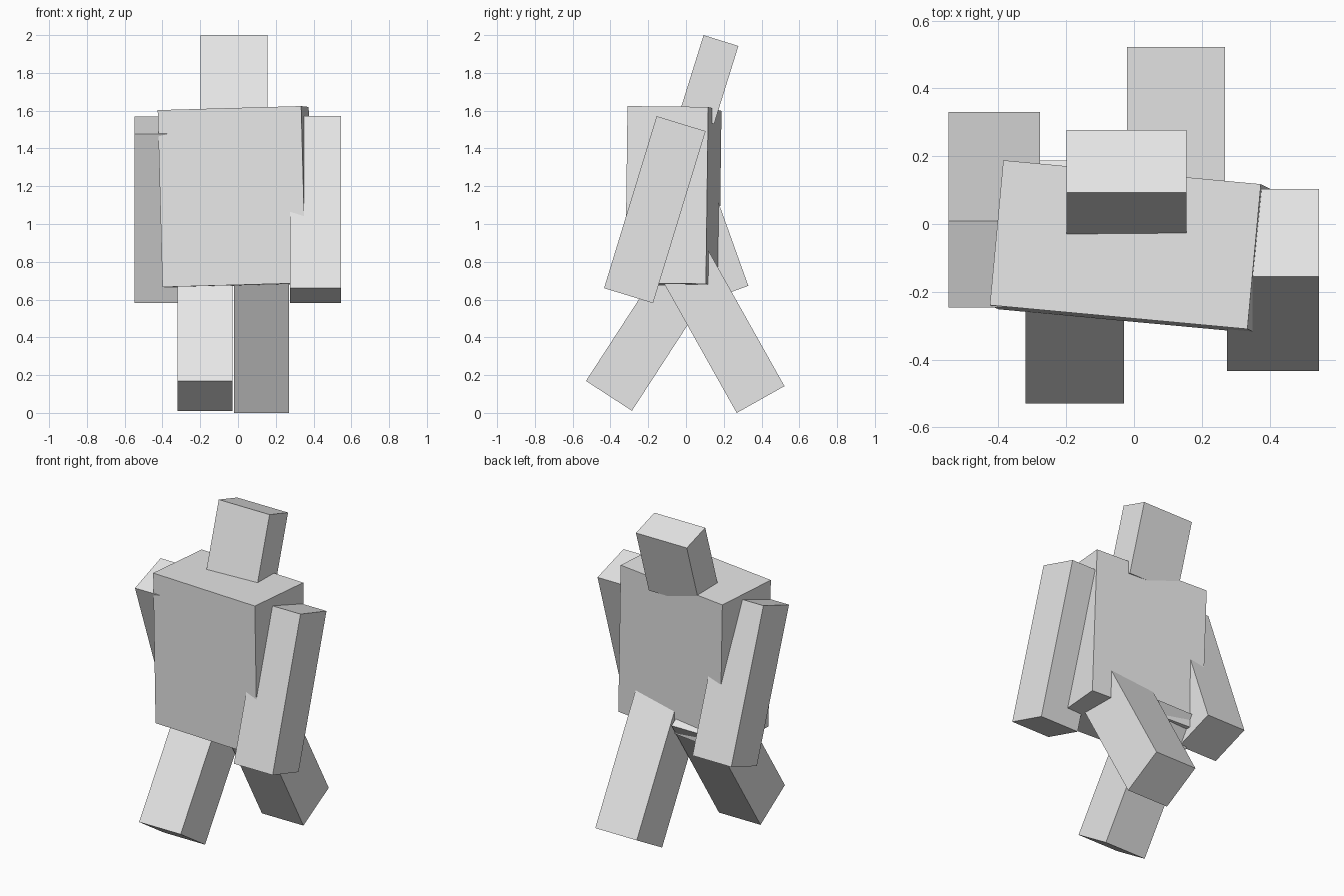
import bpy
from math import radians

default_cube = bpy.data.objects.get("Cube")
if default_cube:
    bpy.data.objects.remove(default_cube, do_unlink=True)

# Single plain grey for the whole figure
GREY = (0.8, 0.8, 0.8, 1)
grey = bpy.data.materials.new("plain grey")
grey.use_nodes = True
grey.diffuse_color = GREY
grey.node_tree.nodes["Principled BSDF"].inputs["Base Color"].default_value = GREY


def block(name, centre, size, tilt):
    """Flat-faced box with its size, turned by tilt degrees around x, y, z."""
    bpy.ops.mesh.primitive_cube_add(size=1, location=centre)
    part = bpy.context.object
    part.name = part.data.name = name
    part.scale = size
    part.rotation_euler = [radians(a) for a in tilt]
    part.data.materials.append(grey)
    return part


# Torso, slightly twisted and leaning
block("torso", (-0.013, -0.067, 1.143), (0.763, 0.429, 0.937), (-0.6, -1.6, -5.3))

# Head, tipped back
block("head", (-0.022, 0.121, 1.765), (0.355, 0.193, 0.432), (-17.3, 0, 0))

# Arms, swinging in opposite directions
ARM = (0.271, 0.271, 0.952)
block("left_arm", (0.41, -0.165, 1.076), ARM, (-17, 0, 0))
block("right_arm", (-0.412, 0.042, 1.075), ARM, (19.7, 0, 0))

# Legs, in mid stride
LEG = (0.29, 0.29, 0.87)
block("left_leg", (0.124, 0.182, 0.45), LEG, (29.3, 0, 0))
block("right_leg", (-0.175, -0.171, 0.455), LEG, (-33, 0, 0))
